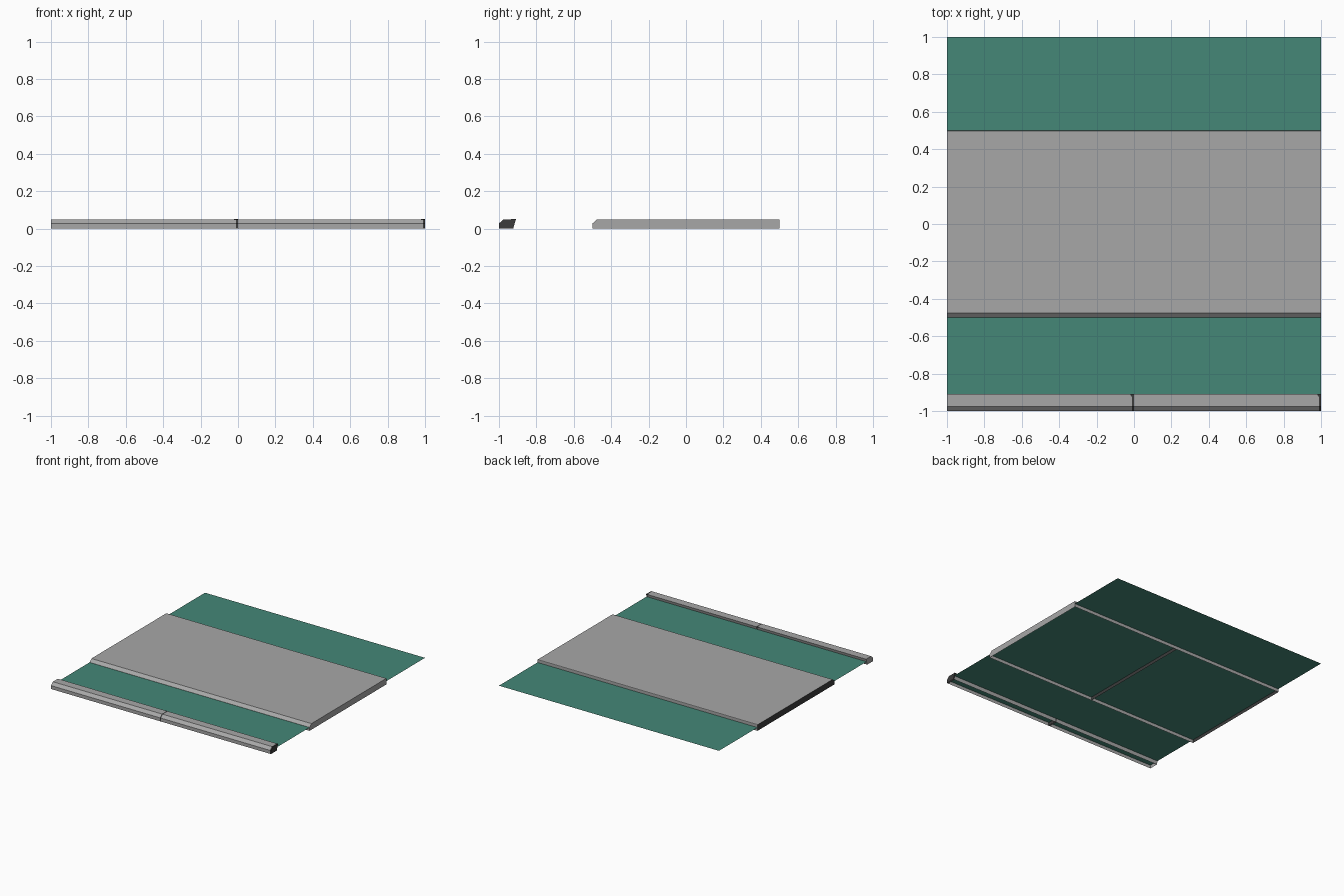
import bpy, bmesh

if "Cube" in bpy.data.objects:
    bpy.data.objects.remove(bpy.data.objects["Cube"])


def material(name, rgb):
    m = bpy.data.materials.new(name)
    m.diffuse_color = (*rgb, 1)
    m.use_nodes = True
    m.node_tree.nodes["Principled BSDF"].inputs["Base Color"].default_value = m.diffuse_color
    return m


grey = material("concrete_grey", (0.39, 0.39, 0.39))
dark = material("joint_dark", (0.045, 0.045, 0.045))
green = material("grass_green", (0.058, 0.245, 0.185))


def finish(name, bm, mats):
    me = bpy.data.meshes.new(name)
    bm.to_mesh(me)
    bm.free()
    for m in mats:
        me.materials.append(m)
    ob = bpy.data.objects.new(name, me)
    bpy.context.collection.objects.link(ob)
    return ob


def open_prism(name, profile, x0, x1, mats, left=None, right=None):
    """Sweep a (y, z) profile along x, open underneath; end caps get a material slot or are left out."""
    bm = bmesh.new()
    a = [bm.verts.new((x0, y, z)) for y, z in profile]
    b = [bm.verts.new((x1, y, z)) for y, z in profile]
    for i in range(len(profile) - 1):
        bm.faces.new((a[i], b[i], b[i + 1], a[i + 1]))
    if left is not None:
        bm.faces.new(a).material_index = left
    if right is not None:
        bm.faces.new(b[::-1]).material_index = right
    return finish(name, bm, mats)


# grass sheet running under everything
bm = bmesh.new()
bmesh.ops.create_grid(bm, x_segments=1, y_segments=1, size=1)
bmesh.ops.translate(bm, verts=bm.verts, vec=(0, 0, 0.027))
finish("grass", bm, [green])

# profiles run from the front foot, over the chamfer, to the back foot
slab = [(-0.5, 0), (-0.5, 0.028), (-0.475, 0.05), (0.498, 0.05), (0.5, 0.047), (0.5, 0)]
kerb = [(-1, 0), (-1, 0.028), (-0.975, 0.05), (-0.91, 0.05), (-0.924, 0)]

for i, x in enumerate((-1, 0)):
    tag = ("left", "right")[i]
    # footpath slab with a dark joint face on its left side
    open_prism("path_slab_" + tag, slab, x, x + 1, [grey, dark],
               left=1, right=0 if i else None)
    # kerb stone and the dark joint at its right end
    open_prism("kerb_stone_" + tag, kerb, x, x + 0.99, [grey],
               left=None if i else 0)
    open_prism("kerb_joint_" + tag, kerb, x + 0.99, x + 1, [dark], left=0, right=0)

    # small flare of the joint at the back of the kerb top
    bm = bmesh.new()
    pts = [(x + 0.978, -0.91), (x + 1, -0.91), (x + 0.995, -0.935)]
    lo = [bm.verts.new((px, py, 0.046)) for px, py in pts]
    hi = [bm.verts.new((px, py, 0.0505)) for px, py in pts]
    bm.faces.new(lo)
    bm.faces.new(hi[::-1])
    for k in range(3):
        j = (k + 1) % 3
        bm.faces.new((lo[k], hi[k], hi[j], lo[j]))
    bmesh.ops.recalc_face_normals(bm, faces=bm.faces)
    finish("joint_flare_" + tag, bm, [dark])
